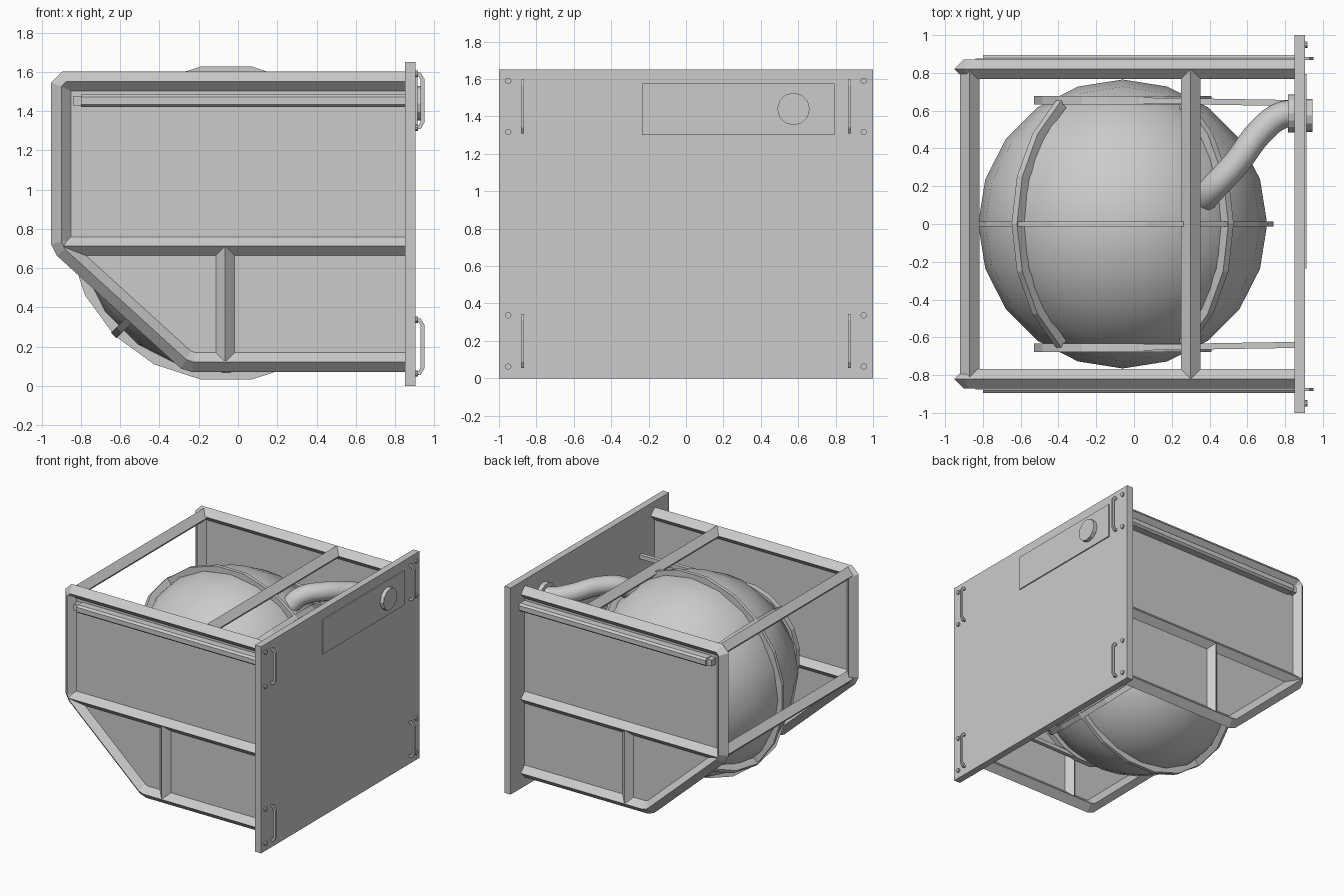
import bpy, bmesh, math
from mathutils import Vector, Matrix

if "Cube" in bpy.data.objects:
    bpy.data.objects.remove(bpy.data.objects["Cube"])

V = Vector
GREY = bpy.data.materials.new("grey")
GREY.diffuse_color = (0.6, 0.6, 0.6, 1)
GREY.use_nodes = True
GREY.node_tree.nodes["Principled BSDF"].inputs["Base Color"].default_value = GREY.diffuse_color


def finish(bm, name, smooth=False):
    bmesh.ops.recalc_face_normals(bm, faces=bm.faces)
    me = bpy.data.meshes.new(name)
    for f in bm.faces:
        f.smooth = smooth
    bm.to_mesh(me)
    bm.free()
    me.materials.append(GREY)
    ob = bpy.data.objects.new(name, me)
    bpy.context.collection.objects.link(ob)
    return ob


def box(name, lo, hi):
    bm = bmesh.new()
    bmesh.ops.create_cube(bm, size=1)
    lo, hi = V(lo), V(hi)
    for v in bm.verts:
        v.co = (lo + hi) / 2 + v.co * (hi - lo)
    return finish(bm, name)


def disc(name, x0, x1, y, z, r, n):
    # cylinder along x
    bm = bmesh.new()
    m = Matrix.Translation(((x0 + x1) / 2, y, z)) @ Matrix.Rotation(math.pi / 2, 4, 'Y')
    bmesh.ops.create_cone(bm, cap_ends=True, segments=n, radius1=r, radius2=r,
                          depth=x1 - x0, matrix=m)
    return finish(bm, name)


def sweep(name, pts, profile, normal, closed=False):
    # mitred sweep of a profile (in-plane offset, offset along normal) on a flat path
    pts, nrm, n = [V(p) for p in pts], V(normal).normalized(), len(pts)
    bm, rings = bmesh.new(), []
    for i, p in enumerate(pts):
        a = p - pts[i - 1] if (i or closed) else pts[1] - p
        b = pts[(i + 1) % n] - p if (i < n - 1 or closed) else a
        sa = nrm.cross(a.normalized())
        s = sa + nrm.cross(b.normalized())
        s.normalize()
        s /= s.dot(sa)
        rings.append([bm.verts.new(p + s * u + nrm * w) for u, w in profile])
    k = len(profile)
    for i in range(n if closed else n - 1):
        r, q = rings[i], rings[(i + 1) % n]
        for j in range(k):
            bm.faces.new((r[j], r[(j + 1) % k], q[(j + 1) % k], q[j]))
    if not closed:
        bm.faces.new(rings[0])
        bm.faces.new(rings[-1])
    return finish(bm, name)


def rect(u, w):
    return [(-u, -w), (u, -w), (u, w), (-u, w)]


DIAMOND = [(0.052, 0), (0, 0.052), (-0.052, 0), (0, -0.052)]
CX, CZ = -0.06, 0.83          # centre of the round tank

# front plate with raised panel and port
box("front_plate", (0.85, -1, 0), (0.905, 1, 1.65))
box("raised_panel", (0.90, -0.235, 1.30), (0.914, 0.795, 1.575))
disc("port_cap", 0.90, 0.945, 0.575, 1.44, 0.087, 12)
disc("pipe_flange", 0.815, 0.855, 0.585, 1.44, 0.10, 16)

# handles and bolts on the plate
for sy in (-1, 1):
    for zc in (0.20, 1.453):
        y, h = sy * 0.875, 0.135
        path = [(0.90, y, zc - h), (0.925, y, zc - h), (0.94, y, zc - h + 0.025),
                (0.94, y, zc + h - 0.025), (0.925, y, zc + h), (0.90, y, zc + h)]
        sweep("handle", path, rect(0.009, 0.008), (0, 1, 0))
        for dz in (-0.137, 0.137):
            disc("bolt", 0.90, 0.918, sy * 0.95, zc + dz, 0.017, 10)

# side frames, side panels, bars and slide rails
outline = [(0.86, 1.55), (-0.875, 1.55), (-0.90, 1.525), (-0.90, 0.735), (-0.88, 0.695),
           (-0.265, 0.135), (-0.225, 0.122), (0.86, 0.122)]
for sy in (-1, 1):
    y = sy * 0.82
    sweep("side_frame", [(x, y, z) for x, z in outline], DIAMOND, (0, 1, 0))
    sweep("side_middle_bar", [(0.86, y, 0.712), (-0.89, y, 0.712)], DIAMOND, (0, 1, 0))
    sweep("side_upright", [(-0.065, y, 0.13), (-0.065, y, 0.71)], DIAMOND, (0, 1, 0))
    bm = bmesh.new()
    f = bm.faces.new([bm.verts.new((x, y - 0.004, z)) for x, z in outline])
    ext = bmesh.ops.extrude_face_region(bm, geom=[f])
    for g in ext["geom"]:
        if isinstance(g, bmesh.types.BMVert):
            g.co.y += 0.008
    finish(bm, "side_panel")
    rail = [(-0.032, -0.04), (0.032, -0.04), (0.032, 0.02), (0.018, 0.036),
            (-0.018, 0.036), (-0.032, 0.02)]
    sweep("slide_rail", [(-0.80, sy * 0.86, 1.453), (0.86, sy * 0.86, 1.453)],
          [(u, sy * w) for u, w in rail], (0, 1, 0))
    box("slide_rail_tip", (-0.84, sy * 0.85 - 0.025, 1.428),
        (-0.80, sy * 0.85 + 0.025, 1.478))

# cross bars between the side frames
for x, z in ((0.30, 1.55), (-0.87, 1.54), (-0.87, 0.712)):
    sweep("cross_bar", [(x, -0.82, z), (x, 0.82, z)], DIAMOND, (0, 0, 1))

# round tank
bm = bmesh.new()
bmesh.ops.create_uvsphere(bm, u_segments=20, v_segments=10, radius=0.765,
                          matrix=Matrix.Translation((CX, 0, CZ)))
finish(bm, "tank", True)


# tank bands: centre ring, four curved straps, side rings and support arms
def circle(r, y):
    return [(CX + r * math.cos(math.radians(9 + 18 * i)), y,
             CZ + r * math.sin(math.radians(9 + 18 * i))) for i in range(20)]


sweep("centre_band", circle(0.78, 0), rect(0.028, 0.014), (0, 1, 0), True)
for k in range(4):
    a = math.radians(45 + 90 * k)
    d = V((math.cos(a), 0, math.sin(a)))
    pts = []
    for i in range(-3, 4):
        t = math.radians(18 * i)
        pts.append(V((CX, 0, CZ)) + d * 0.785 * math.cos(t) + V((0, 0.785 * math.sin(t), 0)))
    sweep("curved_strap", pts, rect(0.026, 0.02), d.cross(V((0, 1, 0))))
for sy in (-1, 1):
    y = sy * 0.655
    sweep("side_ring", circle(0.45, y), rect(0.025, 0.022), (0, 1, 0), True)
    for sz in (-1, 1):
        sweep("support_arm", [(CX, y, CZ + sz * 0.45), (0.86, sy * 0.64, CZ + sz * 0.45)],
              rect(0.016, 0.016), (0, 0, 1))

# bent pipe from tank to plate
cu = bpy.data.curves.new("pipe", 'CURVE')
cu.dimensions = '3D'
cu.bevel_depth = 0.072
cu.bevel_resolution = 3
cu.resolution_u = 5
path = [(0.34, 0.10, 1.34), (0.41, 0.18, 1.46), (0.54, 0.32, 1.49),
        (0.67, 0.49, 1.46), (0.78, 0.575, 1.44), (0.86, 0.585, 1.44)]
sp = cu.splines.new('BEZIER')
sp.bezier_points.add(len(path) - 1)
for bp, p in zip(sp.bezier_points, path):
    bp.co = p
    bp.handle_left_type = bp.handle_right_type = 'AUTO'
cu.materials.append(GREY)
pipe = bpy.data.objects.new("pipe", cu)
bpy.context.collection.objects.link(pipe)
bpy.context.view_layer.objects.active = pipe
pipe.select_set(True)
bpy.ops.object.convert(target='MESH')
bpy.ops.object.shade_smooth()
